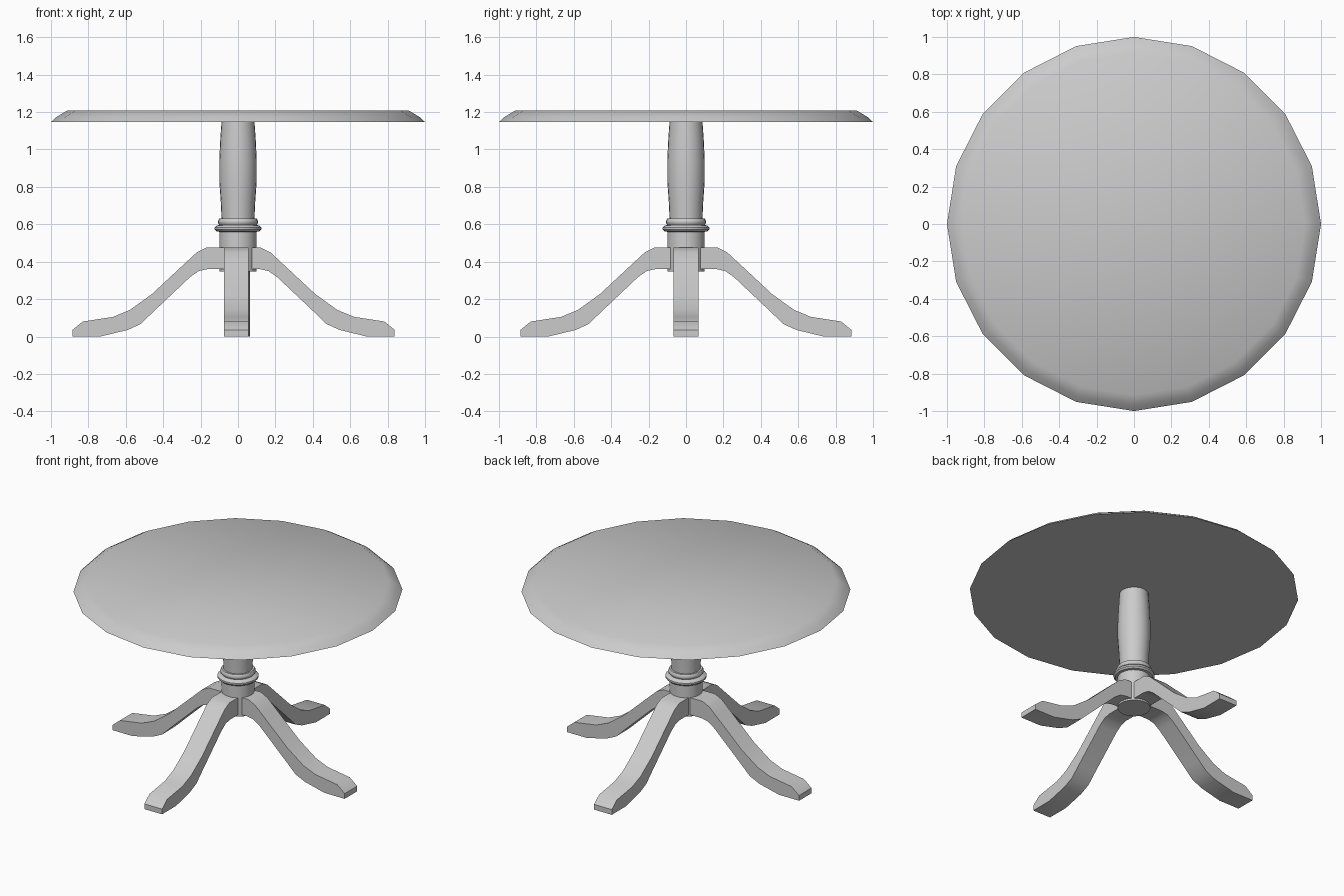
import bpy, math
from mathutils import Matrix, Vector

if "Cube" in bpy.data.objects:
    bpy.data.objects.remove(bpy.data.objects["Cube"])


def make_object(name, verts, faces, angle=35):
    mesh = bpy.data.meshes.new(name)
    mesh.from_pydata(verts, [], faces)
    mesh.update()
    ob = bpy.data.objects.new(name, mesh)
    bpy.context.collection.objects.link(ob)
    bpy.ops.object.select_all(action='DESELECT')
    ob.select_set(True)
    bpy.context.view_layer.objects.active = ob
    bpy.ops.object.shade_smooth_by_angle(angle=math.radians(angle))
    return ob


def lathe(name, profile, sides):
    """Revolve (radius, z) points, bottom to top, with capped ends."""
    verts = [(r * math.cos(math.tau * i / sides), r * math.sin(math.tau * i / sides), z)
             for r, z in profile for i in range(sides)]
    faces = [tuple(reversed(range(sides)))]
    for k in range(len(profile) - 1):
        for i in range(sides):
            j = (i + 1) % sides
            faces.append((k * sides + i, k * sides + j,
                          (k + 1) * sides + j, (k + 1) * sides + i))
    top = (len(profile) - 1) * sides
    faces.append(tuple(range(top, top + sides)))
    return make_object(name, verts, faces)


def leg(name, turn, offset):
    """Sweep of matched top/bottom outline points, turned around z."""
    half = 0.066
    rot = Matrix.Rotation(math.radians(turn), 4, 'Z')
    verts = []
    for (tr, tz), (br, bz) in zip(LEG_TOP, LEG_BOTTOM):
        for r, y, z in ((tr, -half, tz), (tr, half, tz), (br, half, bz), (br, -half, bz)):
            verts.append(rot @ Vector((r, y, z)) + Vector(offset))
    n = len(LEG_TOP)
    faces = [(0, 1, 2, 3), tuple(4 * (n - 1) + k for k in (3, 2, 1, 0))]
    for s in range(n - 1):
        for k in range(4):
            m = (k + 1) % 4
            faces.append((4 * s + k, 4 * s + 4 + k, 4 * s + 4 + m, 4 * s + m))
    return make_object(name, verts, faces)


# Leg outline: radius and height along the upper and lower edge
LEG_TOP = [(0.03, 0.475), (0.17, 0.475), (0.22, 0.45), (0.272, 0.402), (0.46, 0.227),
           (0.578, 0.142), (0.668, 0.105), (0.83, 0.08), (0.885, 0.035)]
LEG_BOTTOM = [(0.03, 0.36), (0.165, 0.36), (0.21, 0.35), (0.257, 0.317), (0.46, 0.125),
              (0.52, 0.067), (0.59, 0.035), (0.735, 0.0), (0.885, 0.0)]

# Round top with a sloping rim
lathe("table_top", [(1.0, 1.147), (0.97, 1.174), (0.915, 1.207)], 20)

# Turned column with ring mouldings
lathe("column", [(0.1, 0.348), (0.1, 0.56), (0.115, 0.562), (0.125, 0.572), (0.125, 0.583),
                 (0.115, 0.593), (0.1, 0.597), (0.107, 0.607), (0.107, 0.618), (0.1, 0.63),
                 (0.088, 0.63), (0.092, 0.72), (0.1, 0.83), (0.1, 0.94), (0.095, 1.05),
                 (0.088, 1.15)], 24)

# Four curved legs
leg("right_leg", 0, (-0.047, 0, 0))
leg("back_leg", 90, (-0.003, 0, 0))
leg("left_leg", 180, (0, 0, 0))
leg("front_leg", 270, (-0.01, 0, 0))
